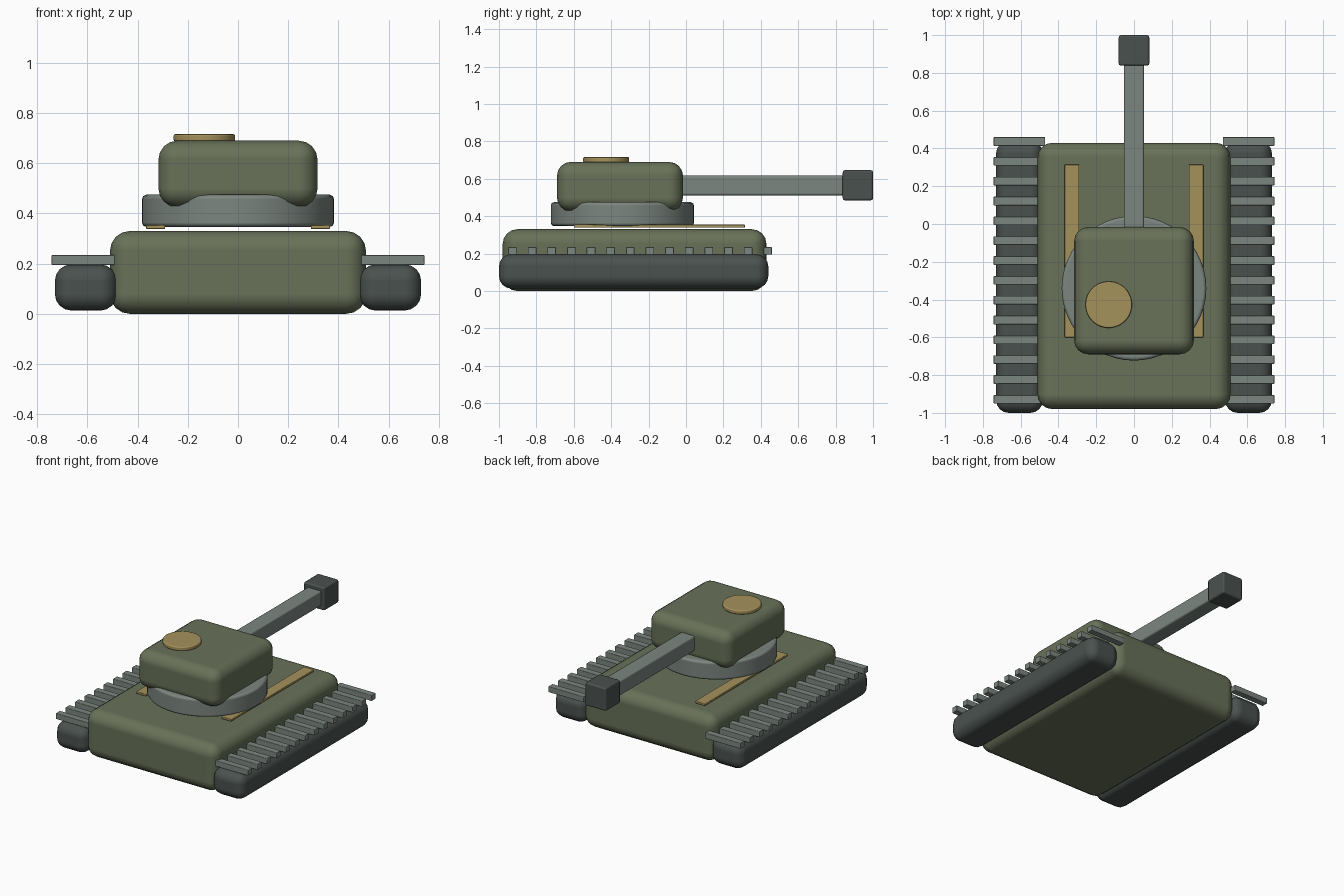
import bpy
import bmesh
from mathutils import Matrix

if "Cube" in bpy.data.objects:
    bpy.data.objects.remove(bpy.data.objects["Cube"])


def material(name, rgb):
    m = bpy.data.materials.new(name)
    m.diffuse_color = (*rgb, 1.0)
    m.use_nodes = True
    m.node_tree.nodes["Principled BSDF"].inputs["Base Color"].default_value = m.diffuse_color
    return m


GREEN = material("olive_green", (0.138, 0.165, 0.098))
GREY = material("steel_grey", (0.200, 0.238, 0.216))
DARK = material("dark_steel", (0.068, 0.083, 0.077))
TAN = material("brass_tan", (0.376, 0.287, 0.107))


def finish(name, bm, mat, bevel, segments):
    """Turn a bmesh into an object with rounded edges."""
    me = bpy.data.meshes.new(name)
    bm.to_mesh(me)
    bm.free()
    me.materials.append(mat)
    ob = bpy.data.objects.new(name, me)
    bpy.context.collection.objects.link(ob)
    if bevel:
        mod = ob.modifiers.new("rounding", "BEVEL")
        mod.width = bevel
        mod.segments = segments
        mod.limit_method = "ANGLE"
    bpy.ops.object.select_all(action="DESELECT")
    ob.select_set(True)
    bpy.context.view_layer.objects.active = ob
    bpy.ops.object.shade_smooth_by_angle()
    if bevel:
        for p in me.polygons:
            p.use_smooth = True
        mod.harden_normals = True
    return ob


def box(name, x, y, z, mat, bevel=0.0, segments=3):
    """Box from (min, max) ranges on each axis."""
    bm = bmesh.new()
    size = [b - a for a, b in (x, y, z)]
    mid = [(a + b) / 2 for a, b in (x, y, z)]
    bmesh.ops.create_cube(bm, size=1, matrix=Matrix.Translation(mid) @ Matrix.Diagonal((*size, 1)))
    return finish(name, bm, mat, bevel, segments)


def disc(name, cx, cy, radius, z, mat, bevel):
    """Upright cylinder with softened rims."""
    bm = bmesh.new()
    bmesh.ops.create_cone(bm, cap_ends=True, segments=48, radius1=radius, radius2=radius,
                          depth=z[1] - z[0],
                          matrix=Matrix.Translation((cx, cy, (z[0] + z[1]) / 2)))
    return finish(name, bm, mat, bevel, 2)


# Hull
box("hull", (-0.51, 0.51), (-0.98, 0.43), (0.0, 0.33), GREEN, 0.078, 4)

# Tracks, cleats and deck rails on both sides
for side, s in (("left", -1), ("right", 1)):
    def span(a, b):
        return tuple(sorted((s * a, s * b)))

    box(f"{side}_track", span(0.483, 0.73), (-1.0, 0.44), (0.013, 0.197), DARK, 0.066, 4)
    for i in range(14):
        y = -0.928 + i * 0.105
        box(f"{side}_cleat_{i + 1}", span(0.47, 0.743), (y - 0.023, y + 0.023),
            (0.194, 0.235), GREY, 0.003, 1)
    box(f"{side}_deck_rail", span(0.29, 0.367), (-0.6, 0.315), (0.338, 0.354), TAN, 0.003, 1)

# Turret
disc("turret_ring", 0, -0.34, 0.383, (0.346, 0.475), GREY, 0.018)
box("turret", (-0.317, 0.317), (-0.69, -0.016), (0.425, 0.69), GREEN, 0.075, 4)
disc("hatch", -0.134, -0.427, 0.123, (0.688, 0.716), TAN, 0.007)

# Gun
box("gun_barrel", (-0.054, 0.054), (-0.08, 0.86), (0.511, 0.617), GREY, 0.012, 2)
box("muzzle", (-0.081, 0.081), (0.838, 1.0), (0.484, 0.646), DARK, 0.012, 2)
